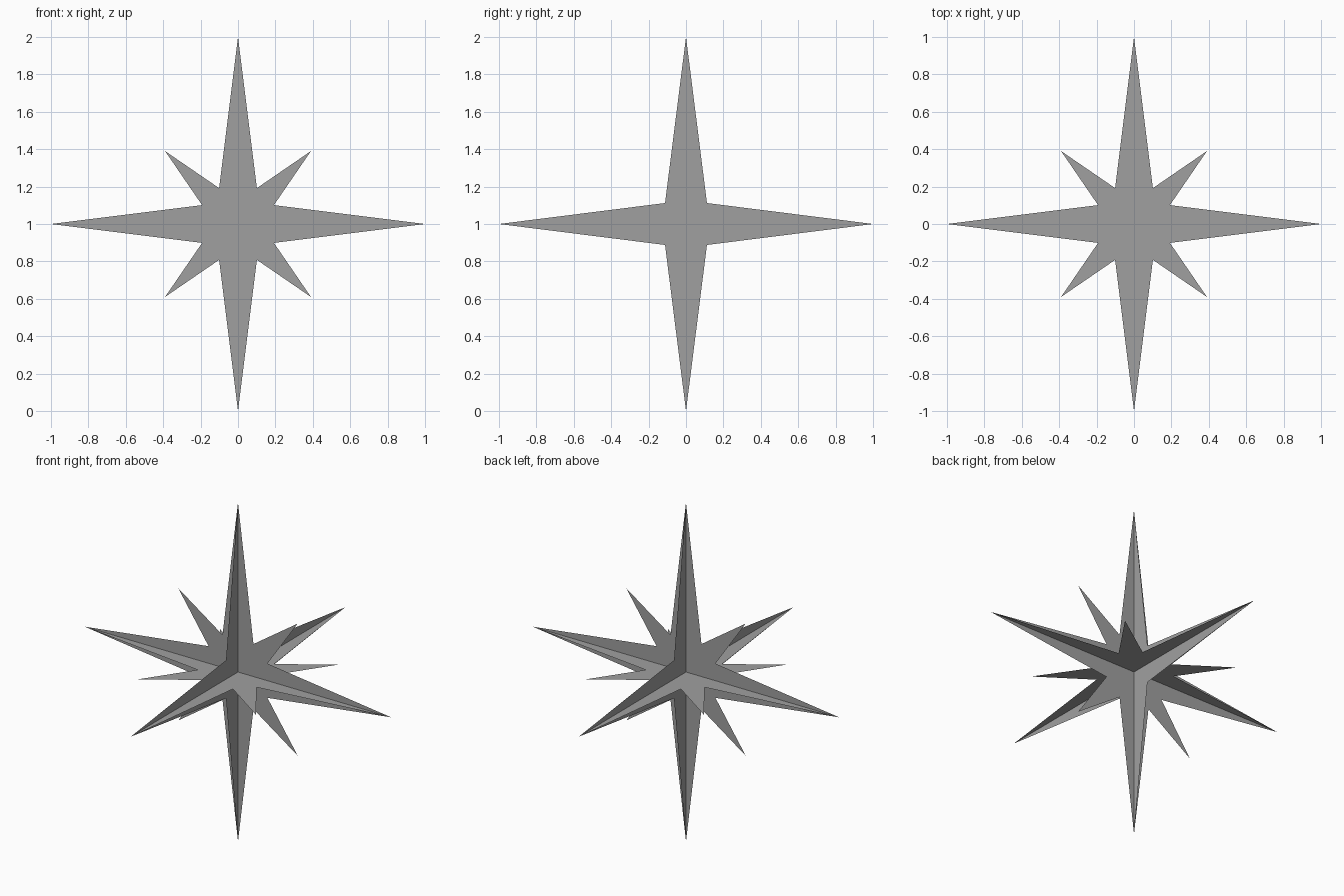
import bpy
from mathutils import Matrix, Vector
from math import pi

if "Cube" in bpy.data.objects:
    bpy.data.objects.remove(bpy.data.objects["Cube"])

grey = bpy.data.materials.new("plain grey")
grey.diffuse_color = (0.35, 0.35, 0.35, 1)
grey.use_nodes = True
grey.node_tree.nodes["Principled BSDF"].inputs["Base Color"].default_value = grey.diffuse_color

# One quarter of each outline, starting at a long tip
EIGHT_POINT = [(1, 0), (0.192, 0.101), (0.39, 0.39), (0.101, 0.192)]
FOUR_POINT = [(1, 0), (0.112, 0.112)]


def star_sheet(name, quarter, u, v):
    """Flat star around the centre, spanned by the axes u and v."""
    u, v = Vector(u), Vector(v)
    points = []
    for i in range(4):
        turn = Matrix.Rotation(i * pi / 2, 2)
        points += [turn @ Vector(p) for p in quarter]
    centre = Vector((0, 0, 1))
    verts = [centre] + [centre + u * p.x + v * p.y for p in points]
    # Each quarter is one face, so the sheets meet along real edges
    n, k = len(points), len(quarter)
    faces = [[0] + [1 + (q * k + j) % n for j in range(k + 1)] for q in range(4)]
    mesh = bpy.data.meshes.new(name)
    mesh.from_pydata(verts, [], faces)
    mesh.materials.append(grey)
    obj = bpy.data.objects.new(name, mesh)
    bpy.context.collection.objects.link(obj)


X, Y, Z = (1, 0, 0), (0, 1, 0), (0, 0, 1)

# Three crossed sheets
star_sheet("front_star", EIGHT_POINT, X, Z)
star_sheet("level_star", EIGHT_POINT, X, Y)
star_sheet("side_star", FOUR_POINT, Y, Z)
